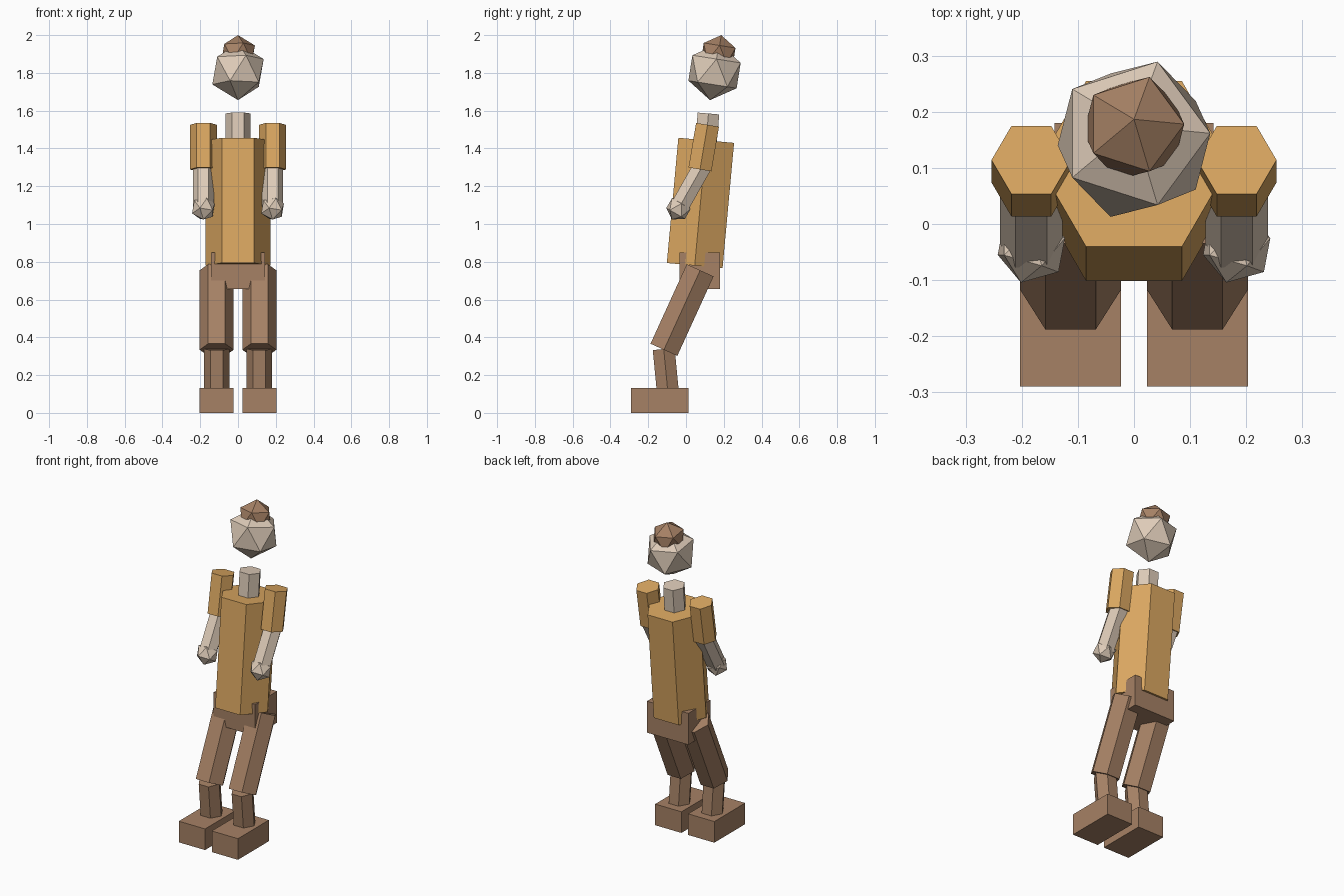
import bpy, bmesh, math
from mathutils import Vector, Matrix

old = bpy.data.objects.get("Cube")
if old:
    bpy.data.objects.remove(old, do_unlink=True)


def material(name, rgb):
    m = bpy.data.materials.new(name)
    m.use_nodes = True
    m.diffuse_color = (*rgb, 1)
    m.node_tree.nodes["Principled BSDF"].inputs["Base Color"].default_value = (*rgb, 1)
    return m


gold = material("gold cloth", (0.71, 0.39, 0.12))
brown = material("brown leather", (0.38, 0.22, 0.13))
skin = material("pale skin", (0.73, 0.60, 0.48))


def finish(name, bm, mat):
    bmesh.ops.recalc_face_normals(bm, faces=bm.faces)
    me = bpy.data.meshes.new(name)
    bm.to_mesh(me)
    bm.free()
    me.materials.append(mat)
    ob = bpy.data.objects.new(name, me)
    bpy.context.collection.objects.link(ob)
    return ob


def prism(name, x, bottom, top, r, mat):
    """Six-sided prism between two (y, z) points, with corners pointing sideways."""
    bm = bmesh.new()
    a, b = Vector((x, *bottom)), Vector((x, *top))
    side = Vector((1, 0, 0))
    depth = (b - a).normalized().cross(side)
    rings = []
    for c in (a, b):
        angles = [i * math.pi / 3 for i in range(6)]
        rings.append([bm.verts.new(c + r * (math.cos(t) * side + math.sin(t) * depth)) for t in angles])
        bm.faces.new(rings[-1])
    for i in range(6):
        j = (i + 1) % 6
        bm.faces.new((rings[0][i], rings[0][j], rings[1][j], rings[1][i]))
    return finish(name, bm, mat)


def ball(name, centre, r, tilt, mat):
    """Twenty-sided ball leaning backwards by tilt degrees."""
    bm = bmesh.new()
    m = Matrix.Translation(centre) @ Matrix.Rotation(math.radians(-tilt), 4, 'X')
    bmesh.ops.create_icosphere(bm, subdivisions=1, radius=r, matrix=m)
    return finish(name, bm, mat)


def box(name, lo, hi, mat):
    lo, hi = Vector(lo), Vector(hi)
    bm = bmesh.new()
    m = Matrix.Translation((lo + hi) / 2) @ Matrix.Diagonal((*(hi - lo), 1))
    bmesh.ops.create_cube(bm, size=1, matrix=m)
    return finish(name, bm, mat)


# Trunk and head
box("pelvis", (-0.142, -0.035, 0.655), (0.142, 0.18, 0.85), brown)
prism("torso", 0, (0.046, 0.78), (0.107, 1.443), 0.171, gold)
prism("neck", 0, (0.104, 1.41), (0.119, 1.585), 0.066, skin)
ball("head", (0, 0.151, 1.806), 0.152, 9, skin)
ball("hair", (0, 0.171, 1.901), 0.1, 9, brown)

# Arms and legs
for label, s in (("left", 1), ("right", -1)):
    ax, lx = s * 0.183, s * 0.113
    prism(label + "_sleeve", ax, (0.074, 1.289), (0.114, 1.525), 0.071, gold)
    prism(label + "_forearm", ax, (-0.035, 1.09), (0.087, 1.306), 0.056, skin)
    ball(label + "_hand", (ax, -0.04, 1.082), 0.067, 30, skin)
    prism(label + "_thigh", lx, (-0.117, 0.334), (0.075, 0.755), 0.09, brown)
    prism(label + "_shin", lx, (-0.097, 0.12), (-0.118, 0.338), 0.067, brown)
    box(label + "_foot", (lx - 0.09, -0.29, 0), (lx + 0.09, 0.012, 0.131), brown)
